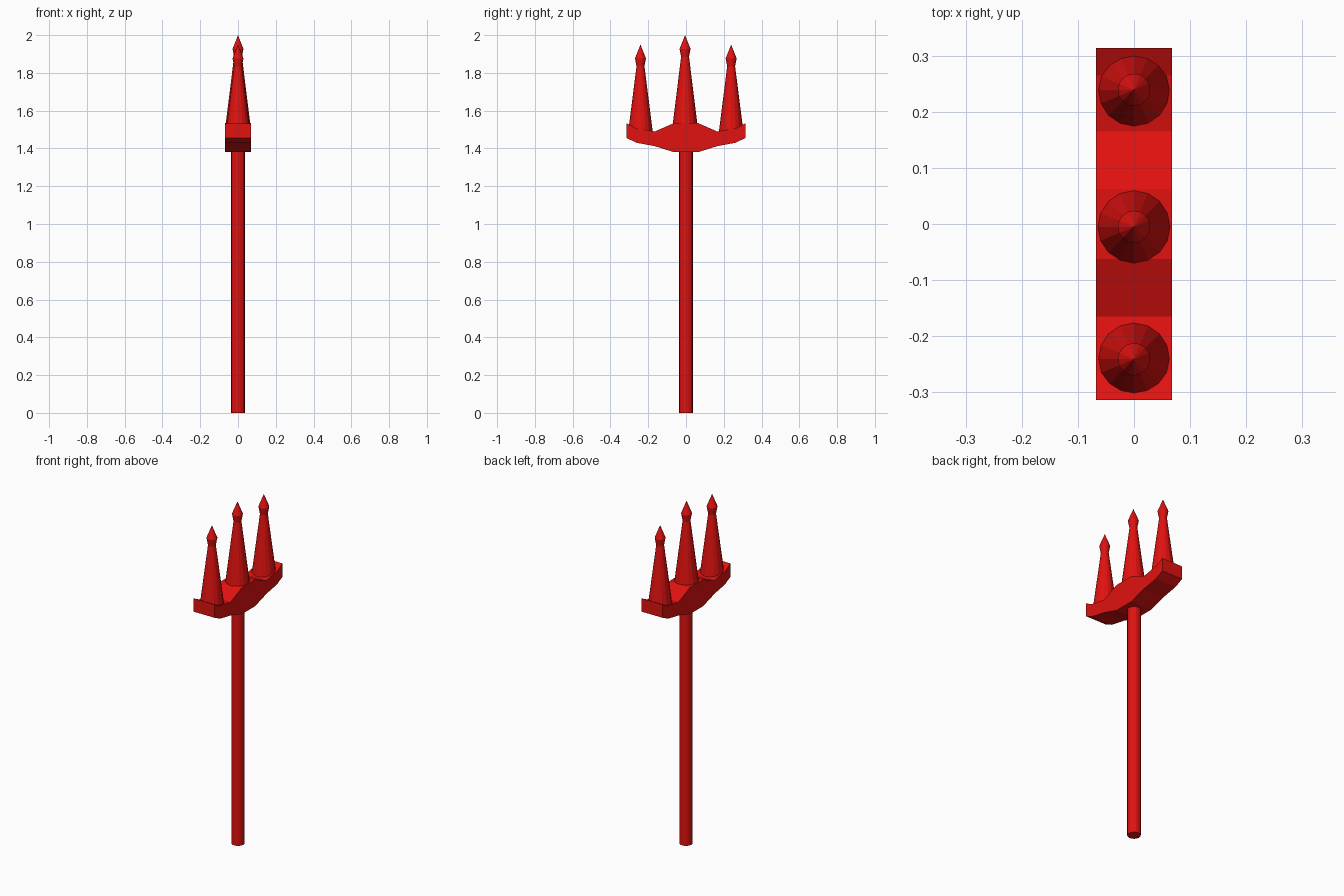
import bpy, bmesh, math

if "Cube" in bpy.data.objects:
    bpy.data.objects.remove(bpy.data.objects["Cube"])

red = bpy.data.materials.new("red")
red.diffuse_color = (0.75, 0.006, 0.005, 1)
red.use_nodes = True
red.node_tree.nodes["Principled BSDF"].inputs["Base Color"].default_value = red.diffuse_color


def finish(name, bm):
    bmesh.ops.recalc_face_normals(bm, faces=bm.faces)
    mesh = bpy.data.meshes.new(name)
    bm.to_mesh(mesh)
    bm.free()
    mesh.materials.append(red)
    obj = bpy.data.objects.new(name, mesh)
    bpy.context.collection.objects.link(obj)
    return obj


def lathe(name, y, profile, sides=16):
    """Stack rings of (radius, z); radius 0 makes a point."""
    bm = bmesh.new()
    rings = []
    for r, z in profile:
        if r == 0:
            rings.append([bm.verts.new((0, y, z))] * sides)
        else:
            rings.append([bm.verts.new((r * math.cos(2 * math.pi * i / sides),
                                        y + r * math.sin(2 * math.pi * i / sides), z))
                          for i in range(sides)])
    for (r1, _), a, b in zip(profile[1:], rings, rings[1:]):
        for i in range(sides):
            j = (i + 1) % sides
            bm.faces.new((a[i], a[j], b[j], b[i]) if r1 else (a[i], a[j], b[0]))
    bm.faces.new(rings[0])
    if profile[-1][0]:
        bm.faces.new(rings[-1])
    return finish(name, bm)


# Shaft
lathe("shaft", 0, [(0.036, 0), (0.036, 1.39)])

# Crossbar: half outline (y, z), mirrored and extruded along x
top = [(0.062, 1.535), (0.165, 1.49), (0.265, 1.507), (0.314, 1.533)]
bottom = [(0.314, 1.455), (0.262, 1.43), (0.165, 1.412), (0.063, 1.38)]
half = top + bottom
outline = half + [(-y, z) for y, z in reversed(half)]
bm = bmesh.new()
face = bm.faces.new([bm.verts.new((-0.068, y, z)) for y, z in outline])
ext = bmesh.ops.extrude_face_region(bm, geom=[face])
bmesh.ops.translate(bm, vec=(0.136, 0, 0),
                    verts=[v for v in ext["geom"] if isinstance(v, bmesh.types.BMVert)])
finish("crossbar", bm)

# Tines: tapered cone, flared head and point
for name, y, base, tip in (("middle_tine", -0.005, 1.53, 2.0),
                           ("left_tine", -0.241, 1.488, 1.95),
                           ("right_tine", 0.239, 1.488, 1.95)):
    lathe(name, y, [(0.065, base), (0.021, tip - 0.115), (0.029, tip - 0.073), (0, tip)])
